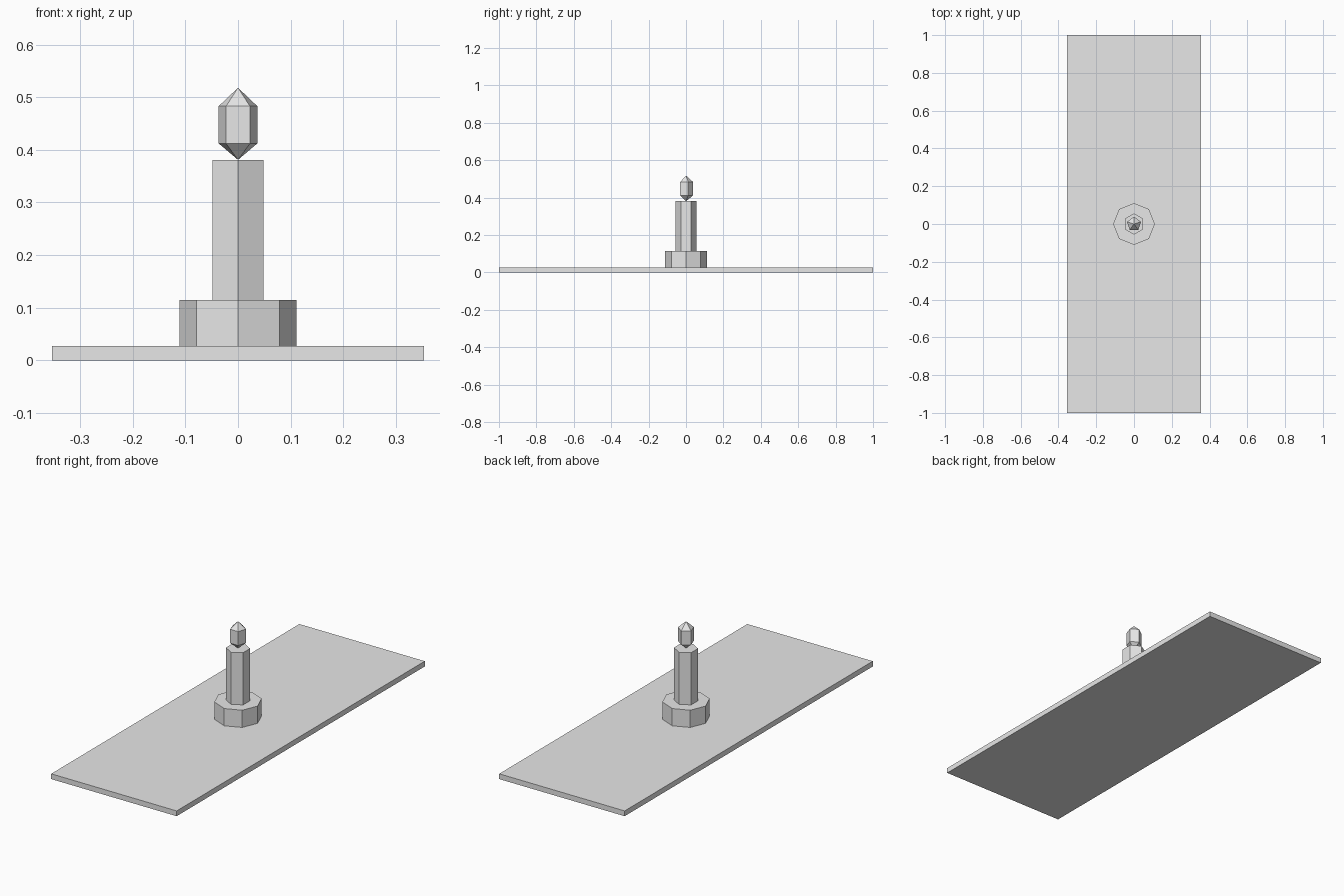
import bpy, bmesh
from math import pi, sin, cos

cube = bpy.data.objects.get("Cube")
if cube:
    bpy.data.objects.remove(cube, do_unlink=True)

GREY = (0.8, 0.8, 0.8, 1)
grey = bpy.data.materials.new("plain_grey")
grey.use_nodes = True
grey.diffuse_color = GREY
grey.node_tree.nodes["Principled BSDF"].inputs["Base Color"].default_value = GREY


def add_object(name, bm):
    bmesh.ops.recalc_face_normals(bm, faces=bm.faces)
    mesh = bpy.data.meshes.new(name)
    bm.to_mesh(mesh)
    bm.free()
    mesh.materials.append(grey)
    obj = bpy.data.objects.new(name, mesh)
    bpy.context.collection.objects.link(obj)
    return obj


def lathe(name, sides, profile):
    """Flat-sided turned part with a corner at the back; zero radius is a point."""
    bm = bmesh.new()
    rings = []
    for r, z in profile:
        if r == 0:
            rings.append([bm.verts.new((0, 0, z))] * sides)
        else:
            angles = [pi / 2 + 2 * pi * i / sides for i in range(sides)]
            rings.append([bm.verts.new((r * cos(a), r * sin(a), z)) for a in angles])
    for low, high in zip(rings, rings[1:]):
        for i in range(sides):
            j = (i + 1) % sides
            corners = dict.fromkeys((low[i], low[j], high[j], high[i]))
            bm.faces.new(list(corners))
    for ring, (r, z) in ((rings[0], profile[0]), (rings[-1], profile[-1])):
        if r:
            bm.faces.new(ring)
    return add_object(name, bm)


# Long flat slab
PLATE_TOP = 0.027
bm = bmesh.new()
bmesh.ops.create_cube(bm, size=1)
for v in bm.verts:
    v.co = (v.co.x * 0.708, v.co.y * 2, (v.co.z + 0.5) * PLATE_TOP)
add_object("base_plate", bm)

# Octagonal foot, hexagonal column, five-sided pointed finial
FOOT_TOP, COLUMN_TOP = 0.115, 0.381
lathe("octagonal_foot", 8, [(0.111, PLATE_TOP), (0.111, FOOT_TOP)])
lathe("hexagonal_column", 6, [(0.056, FOOT_TOP), (0.056, COLUMN_TOP)])
lathe("pointed_finial", 5, [(0, COLUMN_TOP), (0.0385, 0.412), (0.0385, 0.483), (0, 0.518)])
